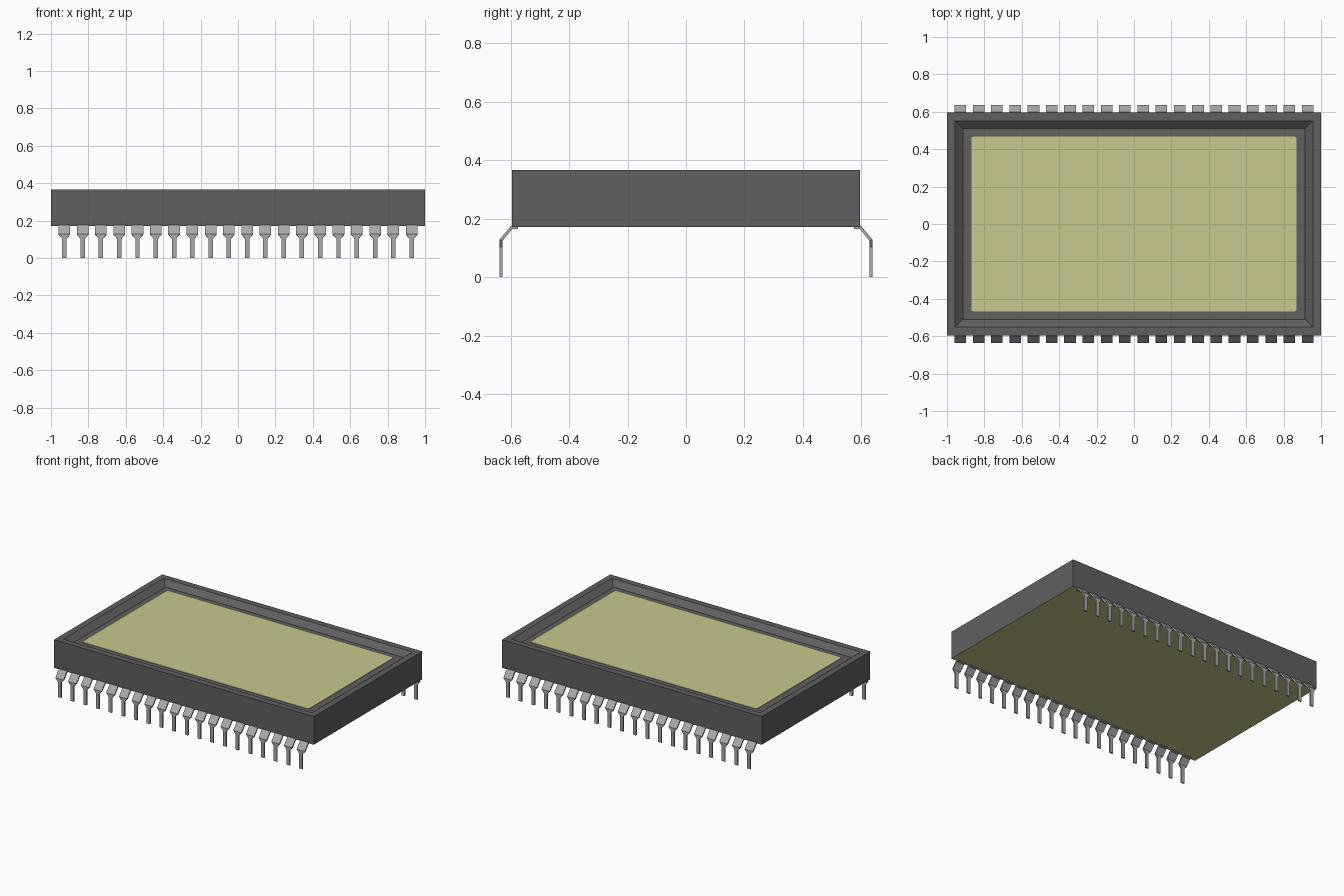
import bpy, bmesh

cube = bpy.data.objects.get("Cube")
if cube:
    bpy.data.objects.remove(cube, do_unlink=True)


def material(name, rgb):
    m = bpy.data.materials.new(name)
    m.use_nodes = True
    col = (*rgb, 1.0)
    m.diffuse_color = col
    m.node_tree.nodes["Principled BSDF"].inputs["Base Color"].default_value = col
    return m


def make_object(name, bm, mats):
    bmesh.ops.recalc_face_normals(bm, faces=bm.faces[:])
    mesh = bpy.data.meshes.new(name)
    bm.to_mesh(mesh)
    bm.free()
    for m in mats:
        mesh.materials.append(m)
    ob = bpy.data.objects.new(name, mesh)
    bpy.context.collection.objects.link(ob)
    return ob


def bridge(bm, rings):
    """Join successive four-point rings and cap both ends."""
    rings = [[bm.verts.new(p) for p in ring] for ring in rings]
    for a, b in zip(rings, rings[1:]):
        for i in range(4):
            j = (i + 1) % 4
            bm.faces.new((a[i], a[j], b[j], b[i]))
    bm.faces.new(rings[0])
    bm.faces.new(rings[-1])


def rect(hx, hy, z):
    return [(-hx, -hy, z), (hx, -hy, z), (hx, hy, z), (-hx, hy, z)]


dark = material("dark grey plastic", (0.115, 0.115, 0.115))
cream = material("olive cream", (0.58, 0.58, 0.27))
metal = material("pin metal", (0.40, 0.40, 0.40))

# Body: straight walls, flat rim, sloped lip down to a recessed floor
BOTTOM, TOP, FLOOR = 0.171, 0.366, 0.333
bm = bmesh.new()
bridge(bm, [rect(1, 0.595, BOTTOM), rect(1, 0.595, TOP),
            rect(0.957, 0.552, TOP), rect(0.915, 0.51, FLOOR)])
# Underside takes the cream colour
for f in bm.faces:
    if f.calc_center_median().z < BOTTOM + 0.001:
        f.material_index = 1
make_object("body_frame", bm, [dark, cream])

# Display panel: thin plate with slightly rounded corners
bm = bmesh.new()
bridge(bm, [rect(0.87, 0.467, FLOOR - 0.002), rect(0.87, 0.467, FLOOR + 0.003)])
corners = [e for e in bm.edges if abs(e.verts[0].co.z - e.verts[1].co.z) > 0.001]
bmesh.ops.bevel(bm, geom=corners, offset=0.012, segments=3, affect='EDGES', profile=0.5)
make_object("display_panel", bm, [cream])

# Pin sections: half width, outer (y, z), inner (y, z)
PIN = [
    (0.031, (0.575, 0.176), (0.575, 0.165)),
    (0.031, (0.598, 0.176), (0.594, 0.165)),
    (0.031, (0.637, 0.129), (0.627, 0.125)),
    (0.012, (0.637, 0.104), (0.627, 0.104)),
    (0.012, (0.637, 0.0), (0.627, 0.0)),
]
COUNT, PITCH = 20, 0.0977
for row, side in (("front", -1), ("back", 1)):
    bm = bmesh.new()
    for i in range(COUNT):
        x = (i - (COUNT - 1) / 2) * PITCH
        bridge(bm, [[(x - w, side * o[0], o[1]), (x + w, side * o[0], o[1]),
                     (x + w, side * n[0], n[1]), (x - w, side * n[0], n[1])]
                    for w, o, n in PIN])
    make_object(row + "_pins", bm, [metal])
